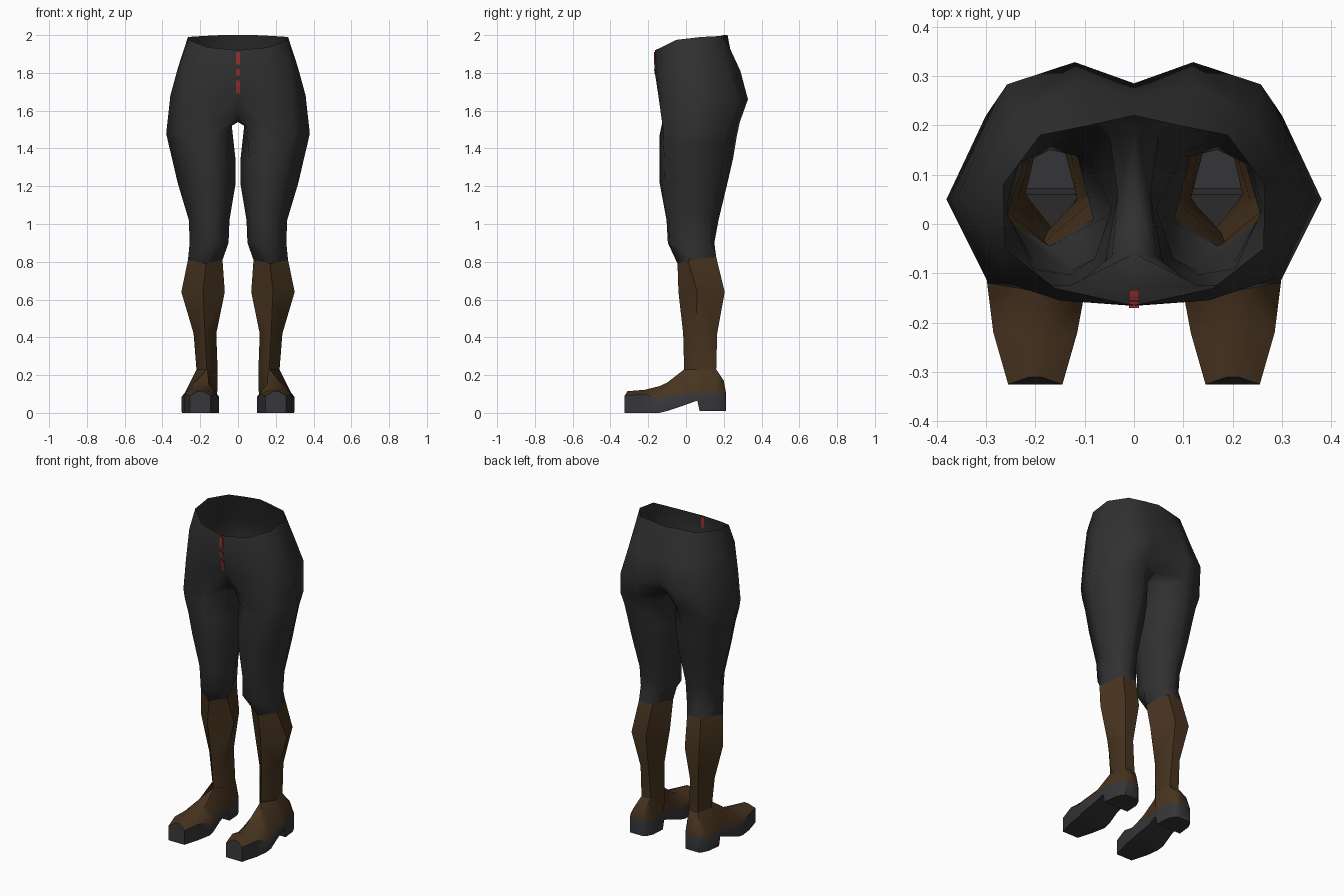
import bpy, bmesh, math


def material(name, rgb):
    m = bpy.data.materials.new(name)
    m.diffuse_color = (*rgb, 1)
    return m


GREY = material("charcoal cloth", (0.03, 0.03, 0.031))
SOLE = material("dark sole", (0.036, 0.036, 0.039))
BROWN = material("brown leather", (0.064, 0.034, 0.014))
RED = material("red zip", (0.32, 0.03, 0.03))


def finish(name, bm, mats, angle, mirror=True):
    bmesh.ops.remove_doubles(bm, verts=bm.verts, dist=0.0005)
    mesh = bpy.data.meshes.new(name)
    bm.to_mesh(mesh)
    bm.free()
    ob = bpy.data.objects.new(name, mesh)
    bpy.context.collection.objects.link(ob)
    for m in mats:
        mesh.materials.append(m)
    bpy.ops.object.select_all(action='DESELECT')
    bpy.context.view_layer.objects.active = ob
    ob.select_set(True)
    bpy.ops.object.shade_smooth_by_angle(angle=math.radians(angle))
    if mirror:
        mod = ob.modifiers.new("mirror", 'MIRROR')
        mod.merge_threshold = 0.001
        bpy.ops.object.modifier_move_to_index(modifier=mod.name, index=0)
    return ob


def loft(bm, rings, closed=True, paint=None, skip=()):
    """Join neighbouring rings of equal length with quads."""
    n = len(rings[0])
    for i in range(len(rings) - 1):
        a, b = rings[i], rings[i + 1]
        for j in range(n if closed else n - 1):
            if (i, j) in skip:
                continue
            k = (j + 1) % n
            f = bm.faces.new((a[j], b[j], b[k], a[k]))
            f.material_index = paint(j) if paint else 0


def ring(bm, pts, z=None):
    return [bm.verts.new((p[0], p[1], p[2] if z is None else z)) for p in pts]


# Boot shaft cross-sections: front, outer, back outer, back inner, inner
boot_top = [(.17, -.045, .79), (.265, .01, .81), (.215, .16, .825),
            (.12, .16, .825), (.082, .01, .81)]
shaft = [(.64, [(.185, -.04), (.30, .06), (.235, .205), (.135, .205), (.07, .06)]),
         (.42, [(.175, -.015), (.235, .05), (.2, .165), (.145, .165), (.115, .05)]),
         (.23, [(.165, -.01), (.22, .06), (.197, .16), (.131, .16), (.108, .06)])]

# Trousers: hip arcs run from front centre round the outside to back centre
bm = bmesh.new()
arcs = [
    ring(bm, [(0, -.165, 1.92), (.16, -.13, 1.935), (.262, -.05, 1.975), (.265, .08, 1.99),
              (.19, .18, 1.995), (.09, .2, 2.0), (0, .22, 2.0)]),
    ring(bm, [(0, -.166, 1.81), (.15, -.155, 1.83), (.275, -.09, 1.86), (.317, .06, 1.83),
              (.24, .22, 1.82), (.11, .288, 1.81), (0, .255, 1.82)]),
    ring(bm, [(0, -.135, 1.68), (.15, -.145, 1.67), (.285, -.11, 1.67), (.358, .055, 1.68),
              (.257, .283, 1.66), (.12, .328, 1.66), (.0, .285, 1.68)])]
# Crotch ring closes under the body into the leg opening
crotch = ring(bm, [(0, -.06, 1.57), (.13, -.125, 1.54), (.295, -.12, 1.49), (.38, .05, 1.48),
                   (.30, .22, 1.5), (.14, .285, 1.54), (0, .19, 1.57), (0, .06, 1.54)])
loft(bm, arcs + [crotch[:7]], closed=False)
legs = [crotch,
        ring(bm, [(.045, -.065, 1.52), (.14, -.14, 1.47), (.285, -.12, 1.43), (.367, .05, 1.42),
                  (.285, .205, 1.43), (.15, .268, 1.46), (.05, .18, 1.5), (.033, .06, 1.52)]),
        ring(bm, [(.06, -.085), (.14, -.14), (.265, -.115), (.35, .045),
                  (.275, .19), (.155, .25), (.055, .18), (.014, .05)], 1.35),
        ring(bm, [(.065, -.09), (.135, -.14), (.24, -.112), (.32, .04),
                  (.262, .165), (.165, .22), (.065, .165), (.012, .045)], 1.22),
        ring(bm, [(.08, -.07), (.13, -.103), (.205, -.09), (.26, .03),
                  (.235, .125), (.165, .172), (.095, .14), (.045, .03)], 1.02),
        ring(bm, [(.08, -.07), (.13, -.096), (.2, -.085), (.256, .02),
                  (.23, .12), (.17, .15), (.1, .135), (.05, .02)], .9),
        ring(bm, [boot_top[k] for k in (0, 0, 1, 1, 2, 2, 3, 4)])]
loft(bm, legs)
finish("trousers", bm, [GREY], 70)

# Boot shafts
bm = bmesh.new()
loft(bm, [ring(bm, boot_top)] + [ring(bm, pts, z) for z, pts in shaft])
finish("boot_shaft", bm, [BROWN], 60)

# Shoes: y, inner x, outer x, bottom z, welt z, top centre x, top half width, top z
sections = [(-.325, .145, .255, .00, .09, .20, .012, .115),
            (-.22, .115, .285, .00, .10, .20, .03, .122),
            (-.14, .10, .295, .00, .075, .195, .035, .142),
            (-.10, .10, .30, .01, .085, .19, .035, .16),
            (-.01, .115, .285, .04, .10, .165, .003, .23),
            (.06, .11, .28, .065, .105, .164, .056, .23),
            (.072, .11, .28, .01, .105, .164, .053, .23),
            (.16, .115, .27, .01, .105, .164, .033, .23),
            (.20, .135, .25, .01, .10, .185, .035, .17),
            (.212, .15, .24, .01, .10, .19, .035, .106)]
bm = bmesh.new()
rings = []
for y, xi, xo, zb, ze, tx, hw, zt in sections:
    rings.append(ring(bm, [(xi, y, zb), (xo, y, zb), (xo, y, ze),
                           (tx + hw, y, zt), (tx - hw, y, zt), (xi, y, ze)]))
for v in rings[0][3:5]:
    v.co.y = -.31
# The top stays open where the shaft enters
loft(bm, rings, paint=lambda j: 1 if j in (2, 3, 4) else 0,
     skip={(4, 3), (5, 3), (6, 3)})
bm.faces.new(rings[0])
bm.faces.new(rings[-1][::-1])
finish("shoe", bm, [SOLE, BROWN], 45)

# Zip: thin plates following the centre front seam


def seam_y(z):
    return -.166 if z > 1.81 else -.166 + (1.81 - z) * .031 / .13


bm = bmesh.new()
for z0, z1 in ((1.845, 1.91), (1.785, 1.82), (1.69, 1.76)):
    loops = []
    for z in (z1, z0):
        y = seam_y(z)
        loops.append(ring(bm, [(-.01, y - .004, z), (.01, y - .004, z),
                               (.01, y + .004, z), (-.01, y + .004, z)]))
    loft(bm, loops)
    bm.faces.new(loops[0])
    bm.faces.new(loops[1][::-1])
finish("zip", bm, [RED], 30, mirror=False)
